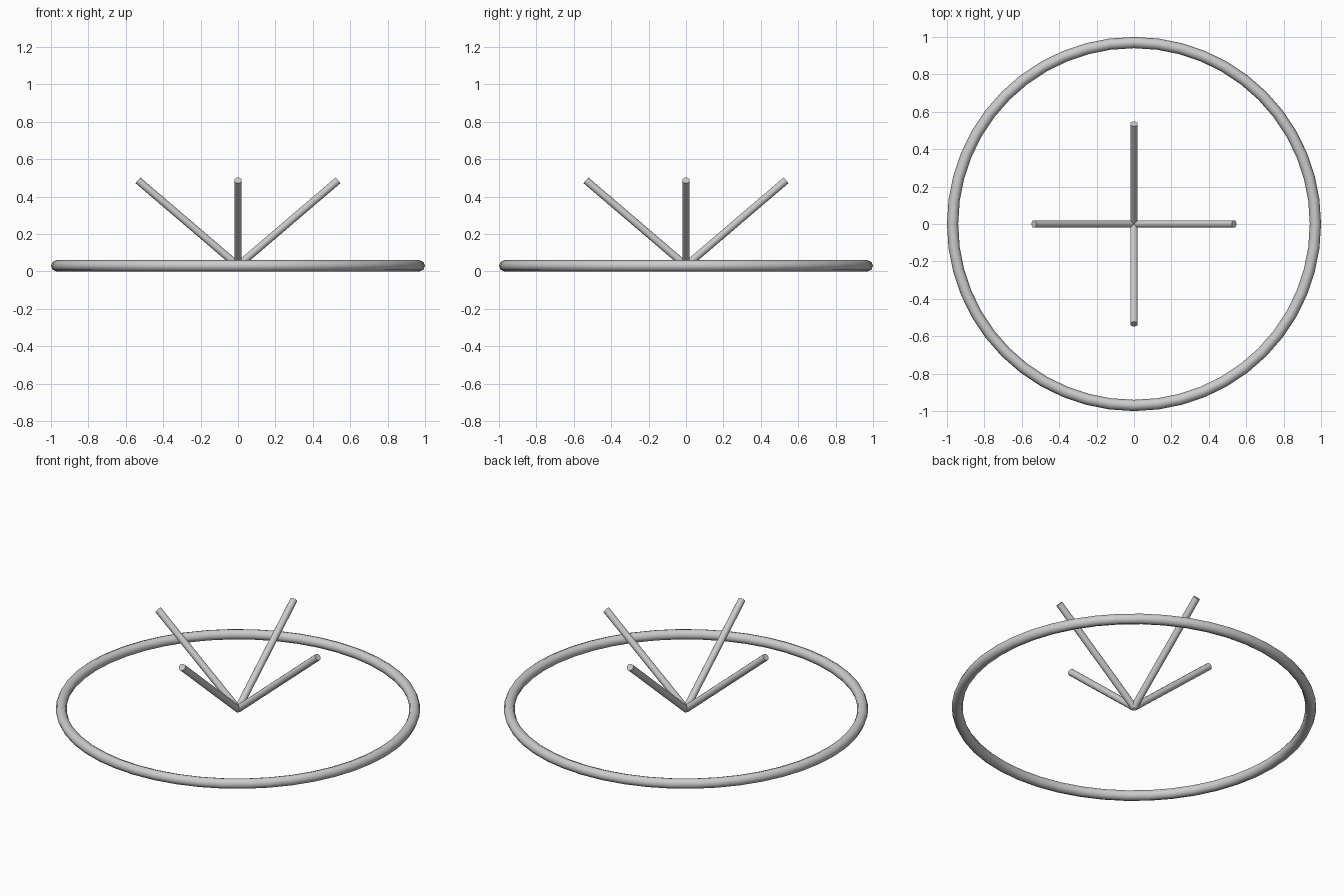
import bpy
from math import cos, sin, pi, radians
from mathutils import Vector

if "Cube" in bpy.data.objects:
    bpy.data.objects.remove(bpy.data.objects["Cube"])

BASE = Vector((0, 0, 0.03))


def smooth(obj):
    bpy.ops.object.shade_smooth_by_angle(angle=radians(50))


# Flat hoop lying on the ground
bpy.ops.mesh.primitive_torus_add(major_segments=48, minor_segments=8,
                                 major_radius=0.97, minor_radius=0.03,
                                 location=BASE)
ring = bpy.context.object
ring.name = "ring"
smooth(ring)

# Four slanted rods fanning out from the ring's centre
for i in range(4):
    a = i * pi / 2
    tip = Vector((0.535 * cos(a), 0.535 * sin(a), 0.487))
    d = tip - BASE
    bpy.ops.mesh.primitive_cylinder_add(vertices=12, radius=0.02, depth=d.length,
                                        location=(BASE + tip) / 2)
    rod = bpy.context.object
    rod.name = f"rod_{i + 1}"
    rod.rotation_euler = d.to_track_quat('Z', 'Y').to_euler()
    smooth(rod)
